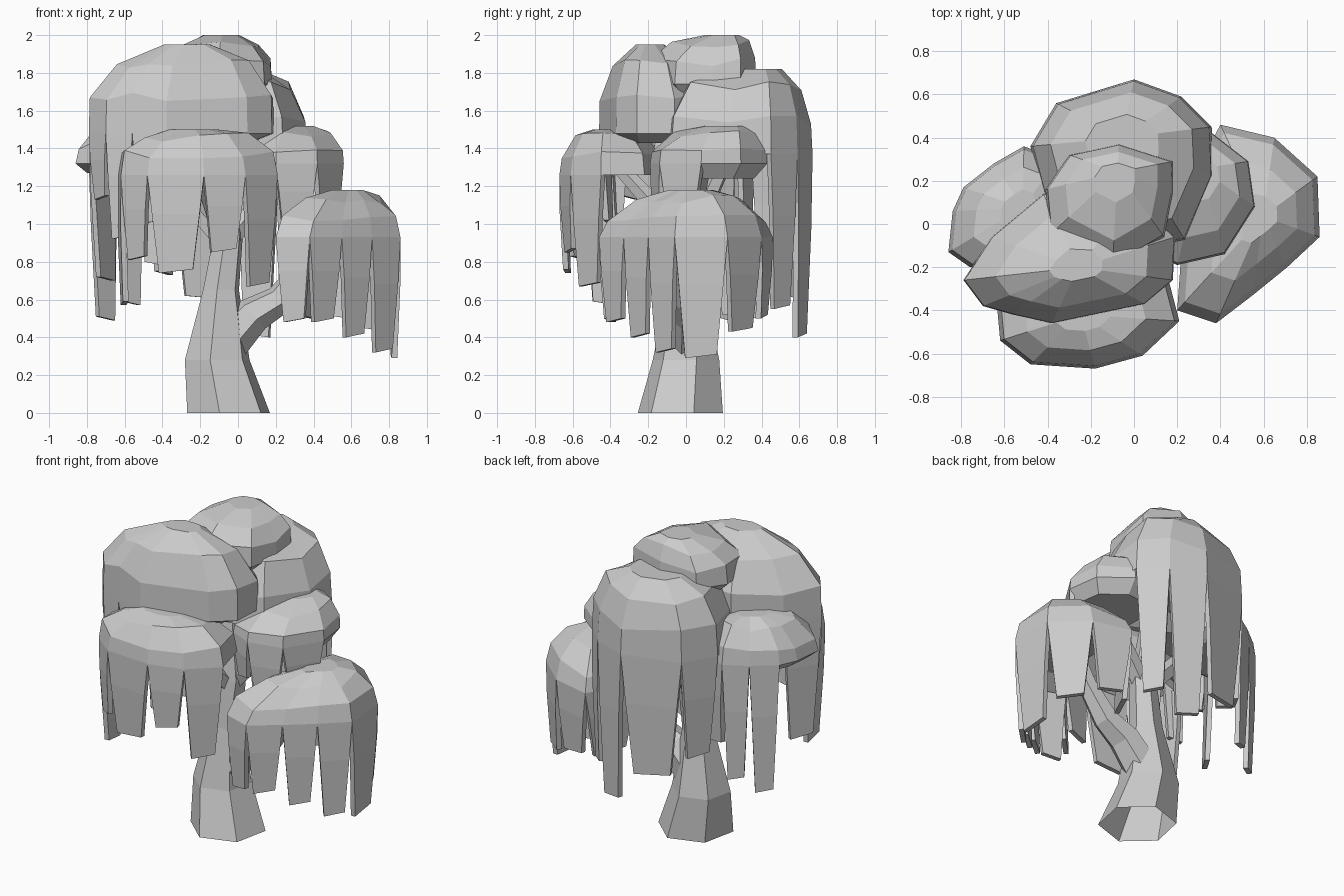
import bpy, bmesh, math, random
from mathutils import Vector

if "Cube" in bpy.data.objects:
    bpy.data.objects.remove(bpy.data.objects["Cube"])

random.seed(4)


def finish(bm, name):
    bmesh.ops.recalc_face_normals(bm, faces=bm.faces)
    mesh = bpy.data.meshes.new(name)
    bm.to_mesh(mesh)
    bm.free()
    bpy.context.collection.objects.link(bpy.data.objects.new(name, mesh))


def loft(bm, rings, open_start=False):
    """Skin a list of equal-length point rings and cap the ends."""
    vs = [[bm.verts.new(p) for p in r] for r in rings]
    n = len(vs[0])
    for a, b in zip(vs, vs[1:]):
        for i in range(n):
            j = (i + 1) % n
            bm.faces.new((a[i], a[j], b[j], b[i]))
    if not open_start:
        bm.faces.new(vs[0][::-1])
    bm.faces.new(vs[-1])


def limb(name, path, sides=6, level=False):
    """Faceted tube through (x, y, z, radius) points, open at its foot."""
    pts = [Vector(p[:3]) for p in path]
    rings = []
    for k, p in enumerate(pts):
        d = pts[min(k + 1, len(pts) - 1)] - pts[max(k - 1, 0)]
        q = (Vector((0, 0, 1)) if level else d).to_track_quat('Z', 'Y')
        rings.append([p + q @ (Vector((math.cos(a), math.sin(a), 0)) * path[k][3])
                      for a in (math.tau * (i + 0.3) / sides for i in range(sides))])
    bm = bmesh.new()
    loft(bm, rings, open_start=True)
    finish(bm, name)


def clump(name, outline, rim, layers, drops, under=(0.72, 0.07), lean=(0, 0)):
    """Leaf dome over an outline; drops gives the strand tip height per edge (0 = none)."""
    n = len(outline)
    c = sum((Vector((x, y, 0)) for x, y in outline), Vector()) / n
    lean = Vector((*lean, 0))

    def ring(scale, z, jitter=0.0, shift=0.0):
        return [c + (Vector((x, y, 0)) - c) * scale + lean * shift +
                Vector((0, 0, z + random.uniform(-jitter, jitter))) for x, y in outline]

    base = ring(1, rim)
    rings = [ring(under[0], rim + under[1]), base]
    rings += [ring(s, z, 0.025, 1 - s) for s, z in layers[:-1]]
    s, z = layers[-1]
    rings.append(ring(s, z, 0, 1 - s))
    bm = bmesh.new()
    loft(bm, rings)
    # hanging strands: tapered slabs below the rim edges
    for i, tip in enumerate(drops):
        if not tip:
            continue
        a, b = base[i], base[(i + 1) % n]
        inward = (b - a).cross(Vector((0, 0, 1))).normalized() * 0.03
        if inward.dot(c - a) < 0:
            inward = -inward
        slabs = []
        for t, z, tuck in ((0.0, rim, 0), (0.08, rim * 0.6 + tip * 0.4, 0), (0.2, tip, 0.5)):
            p, q = a.lerp(b, t) + inward * tuck, b.lerp(a, t) + inward * tuck
            p.z, q.z = z, z + (0.02 if z == tip else 0)
            slabs.append([p, q, q + inward, p + inward])
        loft(bm, slabs)
    finish(bm, name)


# Trunk and limbs
limb("trunk", [(-0.05, -0.03, 0, 0.23), (-0.11, 0, 0.28, 0.18), (-0.09, 0, 0.65, 0.1),
               (-0.05, 0.02, 0.95, 0.08), (-0.1, 0.05, 1.4, 0.06)], level=True)
limb("right_branch", [(-0.1, 0, 0.32, 0.12), (0.08, 0, 0.52, 0.1), (0.22, 0, 0.6, 0.08),
                      (0.36, 0, 0.78, 0.06), (0.5, 0, 1.08, 0.04)])
for label, tip in (("front", (-0.22, -0.38, 1.33)), ("back", (0, 0.28, 1.5)),
                   ("left", (-0.5, 0.05, 1.38)), ("upper_right", (0.32, 0.1, 1.32))):
    limb(label + "_branch", [(-0.07, 0.01, 0.9, 0.06), (*tip, 0.04)], sides=5)

# Low clump on the right
clump("low_right_foliage",
      [(0.2, -0.4), (0.38, -0.46), (0.55, -0.33), (0.71, -0.2), (0.86, -0.06),
       (0.85, 0.22), (0.65, 0.4), (0.4, 0.46), (0.24, 0.15)],
      0.93, [(0.91, 1.03), (0.6, 1.13), (0.25, 1.18)],
      [0.48, 0.48, 0.4, 0.32, 0.29, 0.43, 0.5, 0.5], lean=(0.06, 0.06))

# Low clump in front, running back under the upper one
clump("low_front_foliage",
      [(-0.64, -0.32), (-0.62, -0.54), (-0.48, -0.65), (-0.18, -0.67), (0.04, -0.61),
       (0.21, -0.45), (0.15, -0.22), (-0.2, -0.12), (-0.5, -0.2)],
      1.26, [(0.95, 1.37), (0.66, 1.46), (0.3, 1.5)],
      [0.57, 0.81, 0.74, 0.85, 0.67])

# Large upper front clump
clump("upper_front_foliage",
      [(-0.66, -0.06), (-0.79, -0.26), (-0.7, -0.38), (-0.56, -0.42), (-0.38, -0.46), (0.05, -0.37),
       (0.18, -0.26), (0.19, -0.06), (0, 0.12), (-0.42, 0.14)],
      1.48, [(0.99, 1.67), (0.72, 1.85), (0.25, 1.95)],
      [0.7, 1.13, 0.92, 1.0], under=(0.75, -0.05), lean=(0.05, 0))

# Back clump with the longest strands
clump("back_foliage",
      [(0.37, 0.22), (0.36, 0.45), (0.22, 0.59), (0, 0.67), (-0.36, 0.56),
       (-0.48, 0.36), (-0.4, 0.05), (0, -0.12), (0.24, -0.08)],
      1.37, [(0.97, 1.55), (0.78, 1.73), (0.4, 1.82)],
      [0, 0.55, 0.4, 0.6, 0.73], lean=(-0.05, 0.1))

# Crown, set into the clumps below
clump("crown_foliage",
      [(-0.39, -0.05), (-0.1, -0.2), (0.14, -0.06), (0.18, 0.14), (0.18, 0.29),
       (-0.07, 0.37), (-0.3, 0.32), (-0.41, 0.16)],
      1.74, [(0.97, 1.86), (0.72, 1.95), (0.32, 2.0)], [], under=(0.8, -0.06), lean=(0.02, 0.12))

# Middle clump on the right
clump("mid_right_foliage",
      [(0.05, -0.12), (0.2, -0.19), (0.42, -0.14), (0.56, 0.08), (0.53, 0.29),
       (0.35, 0.43), (0.05, 0.4)],
      1.32, [(0.98, 1.39), (0.72, 1.47), (0.35, 1.52)],
      [1.05, 0.95, 1.0], under=(0.78, -0.08), lean=(0, 0.15))

# Middle clump on the left
clump("mid_left_foliage",
      [(-0.5, -0.18), (-0.28, 0.02), (-0.35, 0.3), (-0.51, 0.36), (-0.65, 0.28), (-0.79, 0.17),
       (-0.84, 0.06), (-0.86, -0.13), (-0.76, -0.2)],
      1.32, [(0.95, 1.42), (0.66, 1.52), (0.3, 1.56)],
      [0, 0, 0.78, 0.57, 0.49], under=(0.75, -0.05), lean=(0.1, 0))
